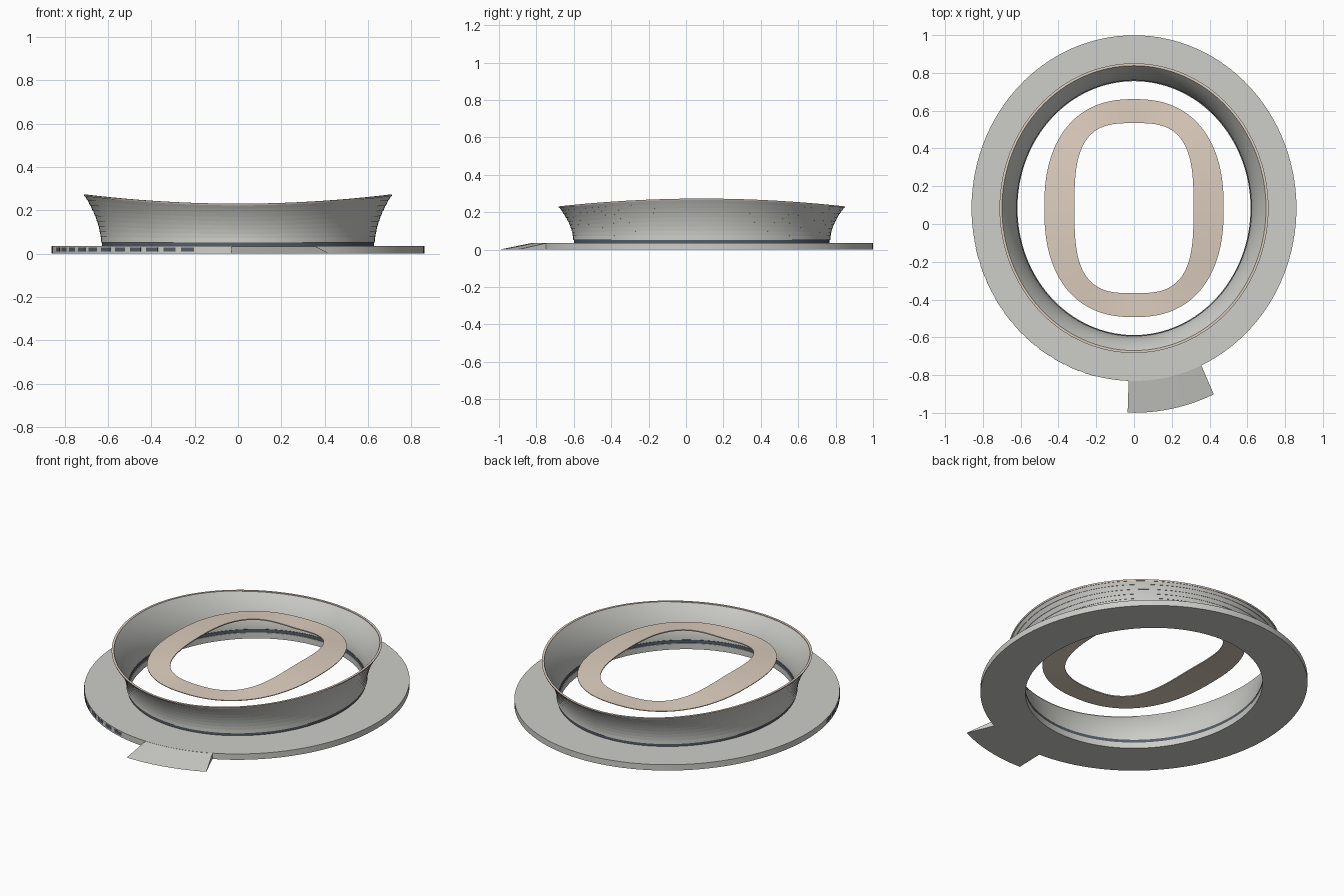
import bpy, bmesh, math

if "Cube" in bpy.data.objects:
    bpy.data.objects.remove(bpy.data.objects["Cube"], do_unlink=True)

CY = 0.084      # centre of the oval plan in y
STRETCH = 0.055  # the plan is this much longer in y than in x
SEG = 128


def material(name, rgb):
    m = bpy.data.materials.new(name)
    m.use_nodes = True
    m.diffuse_color = (*rgb, 1)
    m.node_tree.nodes["Principled BSDF"].inputs["Base Color"].default_value = (*rgb, 1)
    return m


concrete = material("pale concrete", (0.61, 0.61, 0.58))
cream = material("cream roofing", (0.73, 0.62, 0.52))
slate = material("dark slate", (0.09, 0.11, 0.14))


def oval(r, a, z):
    return (r * math.cos(a), CY + (r + STRETCH) * math.sin(a), z)


def finish(name, bm, mat):
    bmesh.ops.recalc_face_normals(bm, faces=bm.faces)
    mesh = bpy.data.meshes.new(name)
    bm.to_mesh(mesh)
    bm.free()
    mesh.materials.append(mat)
    ob = bpy.data.objects.new(name, mesh)
    bpy.context.collection.objects.link(ob)
    bpy.ops.object.select_all(action="DESELECT")
    ob.select_set(True)
    bpy.context.view_layer.objects.active = ob
    bpy.ops.object.shade_smooth_by_angle(angle=math.radians(25))


def bridge(bm, p, q):
    """Join two closed rows of vertices with quads."""
    for j in range(len(p)):
        k = (j + 1) % len(p)
        bm.faces.new((p[j], p[k], q[k], q[j]))


def ring(name, section, mat):
    """Sweep section(angle), a closed list of points, all the way round."""
    bm = bmesh.new()
    rows = [[bm.verts.new(p) for p in section(2 * math.pi * i / SEG)] for i in range(SEG)]
    for i, row in enumerate(rows):
        bridge(bm, row, rows[(i + 1) % SEG])
    finish(name, bm, mat)


def flat_ring(name, r_in, r_out, z0, z1, mat):
    corners = [(r_in, z0), (r_out, z0), (r_out, z1), (r_in, z1)]
    ring(name, lambda a: [oval(r, a, z) for r, z in corners], mat)


# Plinth and the dark recessed joint above it
flat_ring("plinth", 0.617, 0.86, 0, 0.035, concrete)
flat_ring("shadow_joint", 0.62, 0.627, 0.035, 0.054, slate)

# Flared bowl: overlapping tiers outside, smooth lining inside, saddle-shaped rim
TIERS, WALL, FOOT, LIP = 9, 0.009, 0.052, 0.002


def flare(f):
    return 0.631 + 0.078 * f ** 1.8


def rim_height(a):
    return 0.25 + 0.021 * math.cos(2 * a)


def bowl_section(a):
    def at(r, f):
        return oval(r, a, FOOT + f * (rim_height(a) - FOOT))
    outer = []
    for k in range(TIERS):
        low, high = k / TIERS, (k + 1) / TIERS
        outer += [at(flare(low) + LIP, low), at(flare(high), high)]
    inner = [at(flare(k / 14) - WALL, k / 14) for k in range(15)]
    return outer + inner[::-1]


ring("bowl", bowl_section, concrete)


# Cream trim along the rim of the bowl
def trim_section(a):
    top = rim_height(a)
    return [oval(r, a, z) for r, z in ((0.699, top - 0.004), (0.709, top - 0.006),
                                       (0.712, top + 0.002), (0.699, top + 0.002))]


ring("rim_trim", trim_section, cream)


# Floating roof canopy: a thin saddle with rounded-rectangle edges
def rounded(rx, ry, power, a, z):
    c, s = math.cos(a), math.sin(a)
    k = (abs(c) ** power + abs(s) ** power) ** (-1 / power)
    return (rx * k * c, CY + ry * k * s, z)


def canopy_section(a):
    inner = (0.315, 0.45, 3.15, a)
    outer = (0.475, 0.577, 2.37, a)
    z_in = 0.214 + 0.017 * math.cos(2 * a)
    z_out = 0.205 + 0.008 * math.cos(2 * a)
    return [rounded(*inner, z_in - 0.006), rounded(*outer, z_out - 0.004),
            rounded(*outer, z_out), rounded(*inner, z_in)]


ring("roof_canopy", canopy_section, cream)


def sector(name, bm, rows):
    """Solid made from a run of closed sections with capped ends."""
    rows = [[bm.verts.new(p) for p in row] for row in rows]
    for p, q in zip(rows, rows[1:]):
        bridge(bm, p, q)
    bm.faces.new(rows[0])
    bm.faces.new(rows[-1])


# Entrance ramp: a wedge that fans out from the plinth edge
def ramp_section(a):
    x, y, _ = oval(0.86, a, 0)
    return [(x * s, CY + (y - CY) * s, z) for s, z in
            ((0.995, 0), (1.184, 0), (0.995, 0.035))]


bm = bmesh.new()
sector("ramp", bm, [ramp_section(math.radians(-91.9 + 2.2 * i)) for i in range(13)])
finish("entrance_ramp", bm, concrete)


# Row of windows on the front right side of the plinth
def window_section(a):
    return [oval(r, a, z) for r, z in
            ((0.857, 0.009), (0.8615, 0.009), (0.8615, 0.028), (0.857, 0.028))]


bm = bmesh.new()
for i in range(11):
    mid = -105.7 - 5.9 * i
    sector("window", bm, [window_section(math.radians(mid + d)) for d in (-2, 0, 2)])
finish("plinth_windows", bm, slate)
